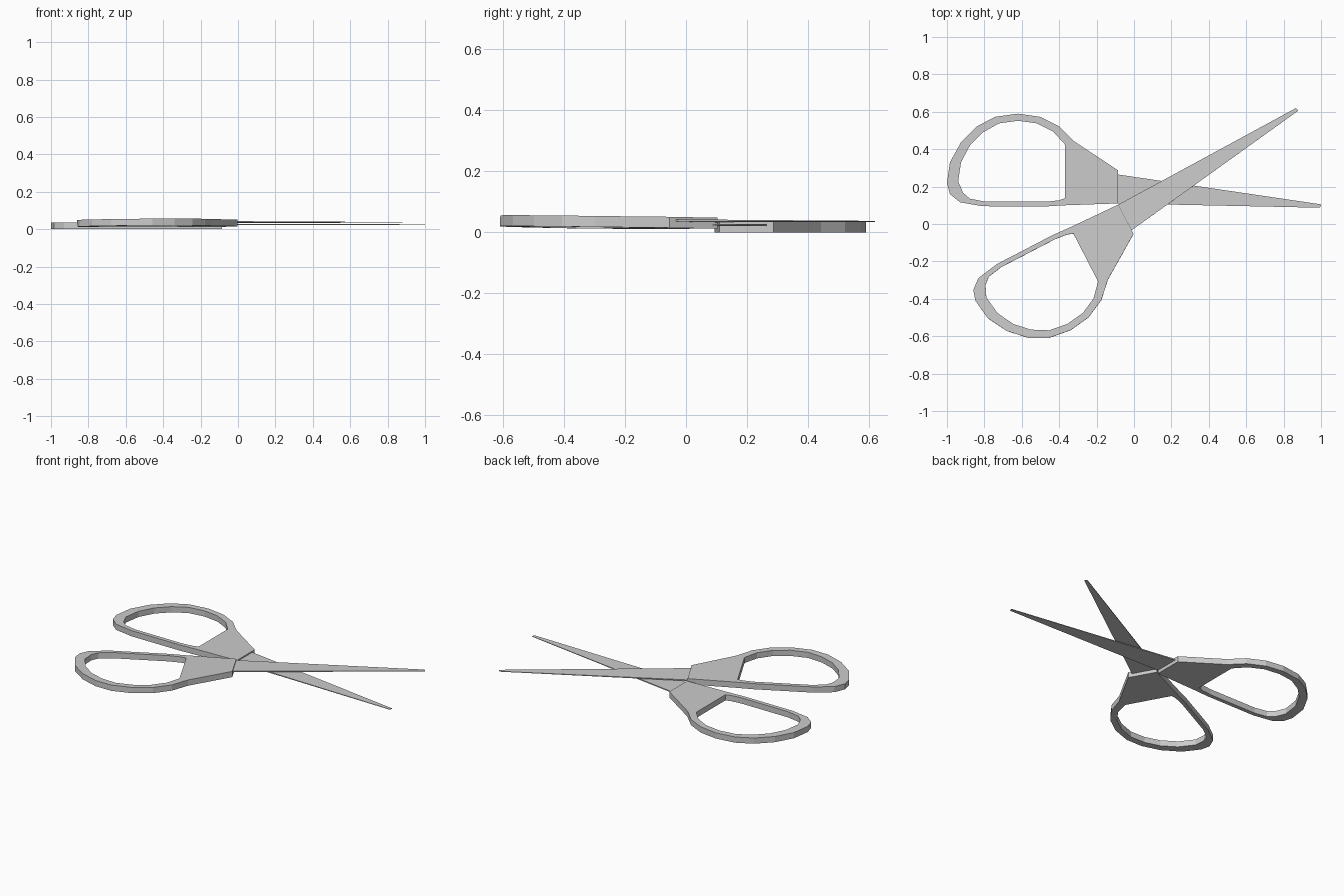
import bpy, bmesh
from math import radians
from mathutils import Matrix, Vector

if "Cube" in bpy.data.objects:
    bpy.data.objects.remove(bpy.data.objects["Cube"])

# Profiles of one half, in top view
OUTER = [(-.085, .287), (-.085, .11), (-.37, .1), (-.47, .094), (-.81, .095),
         (-.93, .116), (-.984, .16), (-1, .218), (-.984, .33), (-.925, .437),
         (-.84, .522), (-.743, .573), (-.62, .59), (-.503, .573), (-.4, .522), (-.32, .442)]
INNER = [(-.37, .426), (-.37, .138), (-.4, .127), (-.47, .119), (-.797, .12),
         (-.877, .135), (-.914, .167), (-.94, .228), (-.925, .33), (-.877, .42),
         (-.807, .49), (-.722, .538), (-.62, .552), (-.519, .538), (-.433, .495)]
BLADE = [(-.095, .266), (-.095, .11), (.995, .087), (1, .105)]
PIVOT = Vector((-.083, .107, 0))


def plate(name, loops, z, thick, matrix, taper=False):
    """Fill closed loops (holes allowed), extrude upward, then place."""
    bm = bmesh.new()
    edges = []
    for pts in loops:
        vs = [bm.verts.new((x, y, z)) for x, y in pts]
        edges += [bm.edges.new((vs[i - 1], vs[i])) for i in range(len(vs))]
    bmesh.ops.triangle_fill(bm, use_beauty=True, edges=edges, normal=(0, 0, 1))
    ext = bmesh.ops.extrude_face_region(bm, geom=bm.faces[:], use_keep_orig=True)
    for v in ext["geom"]:
        if isinstance(v, bmesh.types.BMVert):
            v.co.z += thick
    if taper:  # thin the blade toward its tip
        mid = z + thick / 2
        for v in bm.verts:
            if v.co.x > .5:
                v.co.z = mid + (v.co.z - mid) * .4
    bm.transform(matrix)
    bmesh.ops.recalc_face_normals(bm, faces=bm.faces[:])
    bmesh.ops.dissolve_limit(bm, angle_limit=.002, verts=bm.verts[:], edges=bm.edges[:])
    me = bpy.data.meshes.new(name)
    bm.to_mesh(me)
    bm.free()
    bpy.context.collection.objects.link(bpy.data.objects.new(name, me))


# Upper half is a mirrored copy, swung open about the pivot and rolled slightly
swing = (Matrix.Translation(PIVOT + Vector((0, 0, .012)))
         @ Matrix.Rotation(radians(27.3), 4, 'Z')
         @ Matrix.Rotation(-.0175, 4, 'X')
         @ Matrix.Diagonal((1, -1, 1, 1))
         @ Matrix.Translation(-PIVOT))

for half, m in (("lower", Matrix.Identity(4)), ("upper", swing)):
    plate(half + "_handle", [OUTER, INNER], 0, .036, m)
    plate(half + "_blade", [BLADE], .021, .007, m, taper=True)
